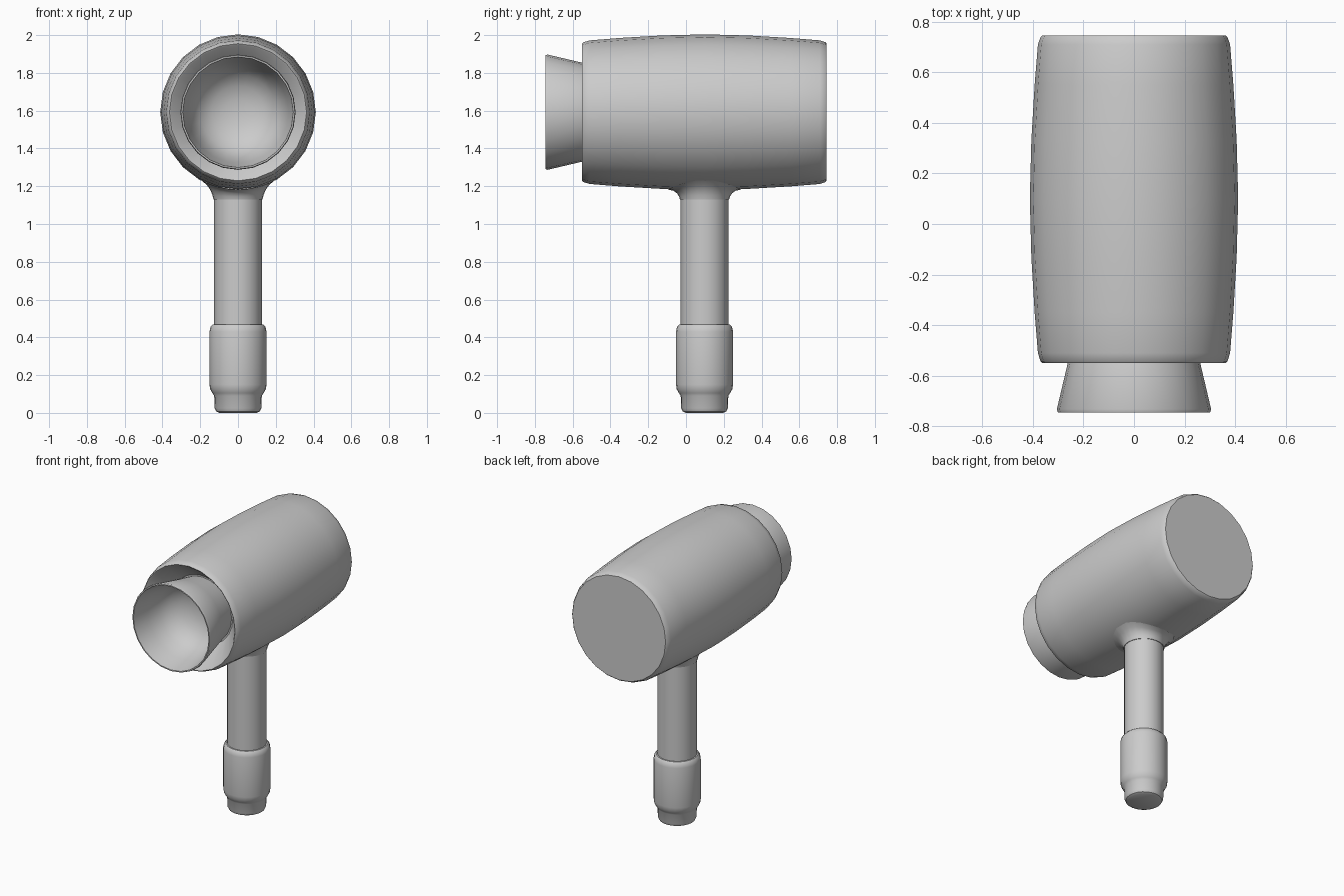
import bpy, bmesh
from math import sin, cos, pi, sqrt, radians

if "Cube" in bpy.data.objects:
    bpy.data.objects.remove(bpy.data.objects["Cube"])

SIDES = 24
AXIS_Z = 1.592      # height of the barrel axis
HANDLE_Y = 0.098    # handle centre
BARREL_R = 0.412


def skin(name, rings):
    """Join rings of points with quads; a one-point ring closes an end."""
    bm = bmesh.new()
    loops = [[bm.verts.new(p) for p in ring] for ring in rings]
    for a, b in zip(loops, loops[1:]):
        n = max(len(a), len(b))
        for i in range(n):
            j = (i + 1) % n
            if len(a) == 1:
                bm.faces.new((a[0], b[j], b[i]))
            elif len(b) == 1:
                bm.faces.new((a[i], a[j], b[0]))
            else:
                bm.faces.new((a[i], a[j], b[j], b[i]))
    bmesh.ops.recalc_face_normals(bm, faces=bm.faces[:])
    me = bpy.data.meshes.new(name)
    bm.to_mesh(me)
    bm.free()
    ob = bpy.data.objects.new(name, me)
    bpy.context.collection.objects.link(ob)
    bpy.ops.object.select_all(action='DESELECT')
    ob.select_set(True)
    bpy.context.view_layer.objects.active = ob
    bpy.ops.object.shade_smooth_by_angle(angle=radians(32))
    return ob


def angles(n=SIDES):
    return [2 * pi * i / n for i in range(n)]


def lathe_y(name, profile):
    """Profile of (y, radius) spun about the barrel axis."""
    return skin(name, [[(0, y, AXIS_Z)] if r == 0 else
                       [(r * sin(a), y, AXIS_Z + r * cos(a)) for a in angles()]
                       for y, r in profile])


def lathe_z(name, profile):
    """Profile of (z, radius) spun about the handle axis."""
    return skin(name, [[(0, HANDLE_Y, z)] if r == 0 else
                       [(r * cos(a), HANDLE_Y + r * sin(a), z) for a in angles()]
                       for z, r in profile])


# Barrel with a flat back and a conical recess in the front
lathe_y("barrel", [
    (-0.40, 0), (-0.40, 0.24), (-0.545, 0.355), (-0.55, 0.363), (-0.543, 0.370),
    (-0.51, 0.380), (-0.35, 0.393), (-0.13, 0.406), (0.10, BARREL_R),
    (0.33, 0.406), (0.55, 0.393), (0.71, 0.380), (0.738, 0.370),
    (0.745, 0.363), (0.745, 0)])

# Flared nozzle with a bowl-shaped inside
lathe_y("nozzle", [
    (-0.39, 0.228), (-0.55, 0.262), (-0.732, 0.305), (-0.745, 0.301),
    (-0.745, 0.293), (-0.62, 0.268), (-0.53, 0.240), (-0.47, 0.200),
    (-0.43, 0.140), (-0.41, 0.070), (-0.405, 0)])

# Handle shaft
lathe_z("handle_shaft", [(0.40, 0), (0.40, 0.126), (1.22, 0.126), (1.22, 0)])

# Grip with a stepped, rounded foot
lathe_z("grip", [
    (0, 0), (0, 0.100), (0.008, 0.116), (0.025, 0.124), (0.09, 0.126),
    (0.105, 0.136), (0.125, 0.147), (0.15, 0.151), (0.43, 0.151),
    (0.455, 0.146), (0.467, 0.135), (0.467, 0)])


# Collar that fillets the handle into the curved underside of the barrel
def collar_ring(r, t):
    ring = []
    for a in angles():
        x = r * cos(a)
        under = AXIS_Z - sqrt((BARREL_R - 0.003) ** 2 - x * x)
        ring.append((x, HANDLE_Y + r * sin(a), 1.13 + (under - 1.13) * t))
    return ring


skin("handle_collar", [[(0, HANDLE_Y, 1.13)]] + [collar_ring(r, t) for r, t in (
    (0.130, 0), (0.135, 0.30), (0.146, 0.62), (0.165, 0.87), (0.195, 1.0))])
